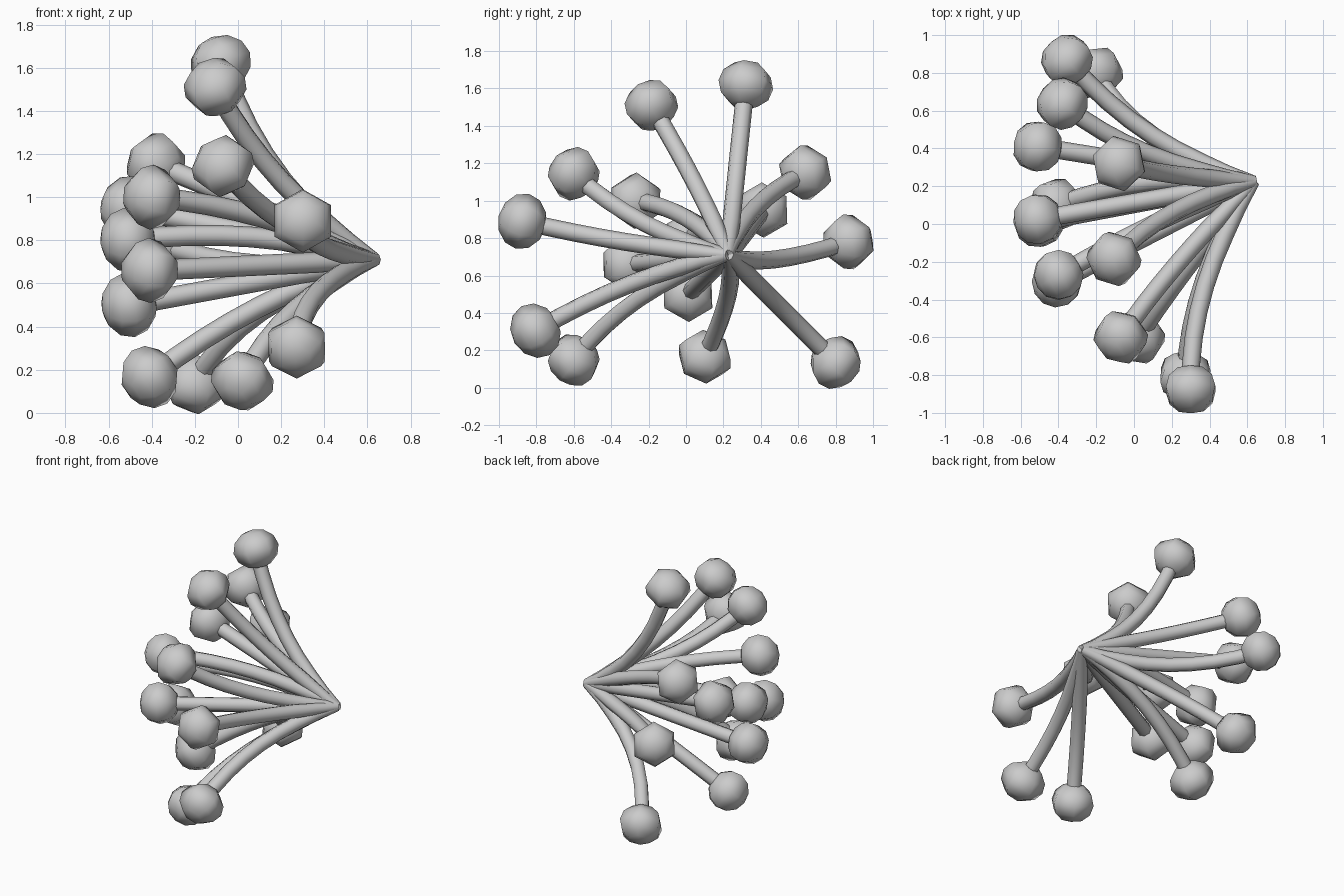
import bpy, math
from mathutils import Vector

if "Cube" in bpy.data.objects:
    bpy.data.objects.remove(bpy.data.objects["Cube"])

HUB = Vector((0.635, 0.225, 0.71))

# bulb centre, sideways bow of its stem at mid length
STALKS = [
    ((-.08, .32, 1.62), (-.07, -.01, -.09)),
    ((-.106, -.185, 1.51), (-.06, .04, -.04)),
    ((-.07, -.60, 1.144), (-.06, -.03, -.05)),
    ((.30, -.875, .89), (-.09, 0, -.02)),
    ((-.40, -.27, 1.0), (0, .03, .05)),
    ((-.41, -.31, .66), (0, 0, 0)),
    ((.272, -.805, .305), (-.08, 0, .05)),
    ((.02, -.60, .148), (-.06, -.06, .05)),
    ((-.41, .10, .166), (-.02, .06, .05)),
    ((-.505, .01, .50), (0, 0, 0)),
    ((-.51, .41, .95), (0, 0, 0)),
    ((-.38, .637, 1.15), (-.05, -.06, .03)),
    ((-.355, .868, .78), (-.04, -.08, -.06)),
    ((-.20, .80, .135), (-.11, -.05, .05)),
    ((-.51, .025, .80), (0, 0, .06)),
]


def stem(end, bow):
    """Bowed eight-sided tube, a little thinner at the hub."""
    ctrl = (HUB + end) / 2 + 2 * bow
    cu = bpy.data.curves.new("stem", 'CURVE')
    cu.dimensions = '3D'
    cu.bevel_depth = 0.048
    cu.bevel_resolution = 2
    cu.use_fill_caps = True
    sp = cu.splines.new('POLY')
    n = 9
    sp.points.add(n - 1)
    for i, p in enumerate(sp.points):
        t = i / (n - 1)
        co = HUB * (1 - t) ** 2 + ctrl * 2 * t * (1 - t) + end * t * t
        p.co = (*co, 1)
        p.radius = min(1, 0.65 + 1.6 * t)
    sp.use_smooth = True
    obj = bpy.data.objects.new("stem", cu)
    bpy.context.collection.objects.link(obj)
    return (end - ctrl).normalized()


def bulb(centre, axis):
    """Low-poly ball, a little flattened along its stem."""
    bpy.ops.mesh.primitive_uv_sphere_add(segments=6, ring_count=6, radius=1)
    obj = bpy.context.object
    obj.name = "bulb"
    obj.location = centre
    obj.scale = (0.151, 0.151, 0.13)
    obj.rotation_euler = axis.to_track_quat('Z', 'Y').to_euler()
    for p in obj.data.polygons:
        p.use_smooth = True


for centre, bow in STALKS:
    c = Vector(centre)
    bulb(c, stem(c, Vector(bow)))
